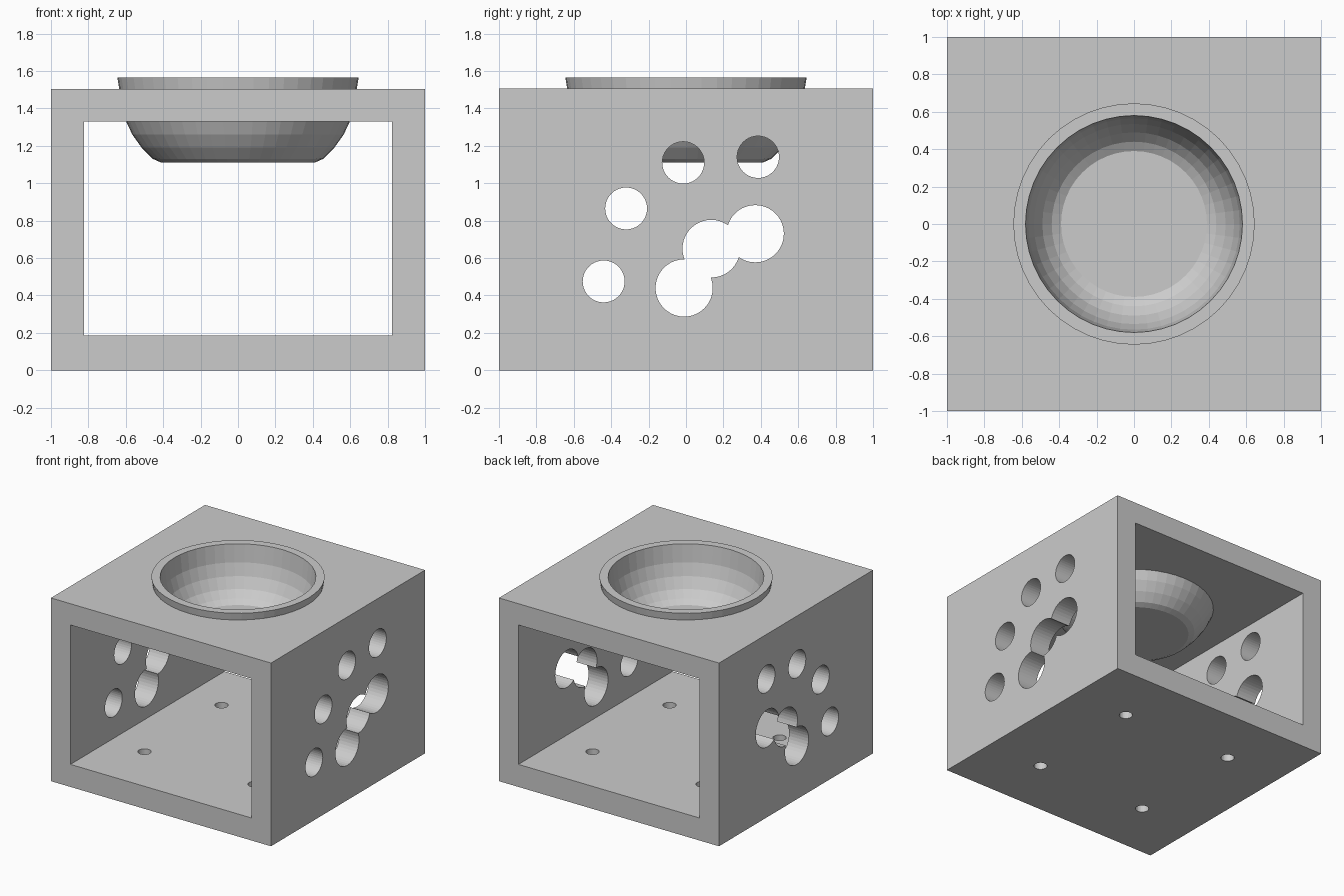
import bpy, bmesh, math

if "Cube" in bpy.data.objects:
    bpy.data.objects.remove(bpy.data.objects["Cube"])


def cube(name, size, loc):
    bpy.ops.mesh.primitive_cube_add(size=1, location=loc)
    ob = bpy.context.object
    ob.name = name
    ob.scale = size
    bpy.ops.object.transform_apply(location=False, rotation=False, scale=True)
    return ob


def rod(r, depth, loc, rot=(0, 0, 0), sides=40):
    bpy.ops.mesh.primitive_cylinder_add(vertices=sides, radius=r, depth=depth,
                                        location=loc, rotation=rot)
    return bpy.context.object


def cut(target, cutter):
    # Subtract the cutter, bake the result and remove the cutter
    mod = target.modifiers.new("cut", 'BOOLEAN')
    mod.operation = 'DIFFERENCE'
    mod.solver = 'EXACT'
    mod.object = cutter
    bpy.ops.object.select_all(action='DESELECT')
    bpy.context.view_layer.objects.active = target
    target.select_set(True)
    bpy.ops.object.modifier_apply(modifier=mod.name)
    bpy.data.objects.remove(cutter, do_unlink=True)


# Open-ended box stand
H = 1.505
stand = cube("stand", (2, 2, H), (0, 0, H / 2))
cut(stand, cube("tunnel", (1.645, 2.4, 1.145), (0, 0, 0.7575)))

# Paw-print holes through both side walls: (y, z, radius)
toes = [(0.385, 1.14, 0.112), (-0.015, 1.11, 0.112),
        (-0.32, 0.865, 0.112), (-0.44, 0.475, 0.112)]
pads = [(-0.01, 0.44, 0.153), (0.135, 0.65, 0.154), (0.37, 0.73, 0.153)]
for y, z, r in toes + pads:
    cut(stand, rod(r, 2.4, (0, y, z), (0, math.pi / 2, 0)))

# Screw holes in the floor
for x in (-0.5, 0.5):
    for y in (-0.5, 0.5):
        cut(stand, rod(0.05, 0.5, (x, y, 0.1), sides=24))

# Round seat for the bowl in the top
cut(stand, rod(0.595, 0.5, (0, 0, 1.45), sides=48))

# Bowl: lathed closed profile with raised rim and flat bottom (r, z)
profile = [(0, 1.11), (0.41, 1.11), (0.455, 1.13), (0.515, 1.19), (0.565, 1.26),
           (0.598, 1.33), (0.635, 1.505), (0.645, 1.565), (0.58, 1.565),
           (0.565, 1.42), (0.535, 1.32), (0.49, 1.235), (0.44, 1.18),
           (0.39, 1.15), (0, 1.15)]
bm = bmesh.new()
vs = [bm.verts.new((r, 0, z)) for r, z in profile]
edges = [bm.edges.new(p) for p in zip(vs, vs[1:])]
bmesh.ops.spin(bm, geom=vs + edges, cent=(0, 0, 0), axis=(0, 0, 1),
               angle=2 * math.pi, steps=48, use_merge=True)
bmesh.ops.remove_doubles(bm, verts=bm.verts, dist=1e-4)
bmesh.ops.recalc_face_normals(bm, faces=bm.faces)
me = bpy.data.meshes.new("bowl")
bm.to_mesh(me)
bm.free()
bowl = bpy.data.objects.new("bowl", me)
bpy.context.collection.objects.link(bowl)
